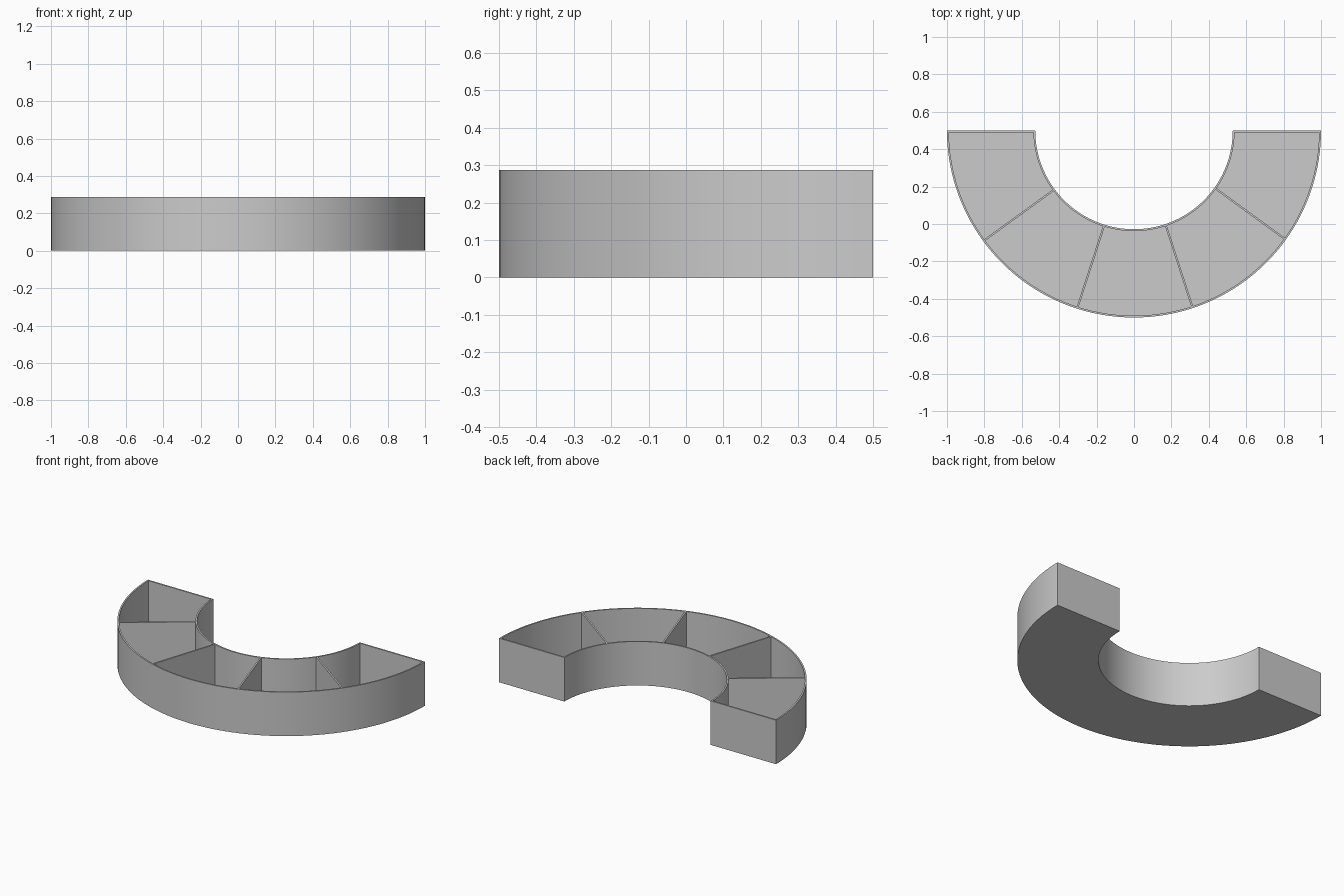
import bpy, bmesh
from math import pi, sin, cos, asin

cube = bpy.data.objects.get("Cube")
if cube:
    bpy.data.objects.remove(cube, do_unlink=True)

OUTER, INNER, HEIGHT, WALL = 1.0, 0.528, 0.287, 0.01
CENTRE_Y, BAYS = 0.5, 5

grey = bpy.data.materials.new("light_grey")
grey.use_nodes = True
colour = (0.6, 0.6, 0.6, 1)
grey.diffuse_color = colour
grey.node_tree.nodes["Principled BSDF"].inputs["Base Color"].default_value = colour


def add_sector(bm, r_in, r_out, a0, a1, off0, off1, z0, z1, steps):
    """Ring-sector prism whose straight sides are shifted by off0 and off1."""
    def arc(r):
        s, e = a0 + asin(off0 / r), a1 + asin(off1 / r)
        return [(r * cos(s + (e - s) * i / steps),
                 CENTRE_Y + r * sin(s + (e - s) * i / steps)) for i in range(steps + 1)]
    outline = arc(r_out) + arc(r_in)[::-1]
    base = bm.faces.new([bm.verts.new((x, y, z0)) for x, y in outline])
    top = bmesh.ops.extrude_face_region(bm, geom=[base])["geom"]
    bmesh.ops.translate(bm, vec=(0, 0, z1 - z0),
                        verts=[v for v in top if isinstance(v, bmesh.types.BMVert)])


def make_object(name, bm):
    bmesh.ops.recalc_face_normals(bm, faces=bm.faces[:])
    mesh = bpy.data.meshes.new(name)
    bm.to_mesh(mesh)
    bm.free()
    mesh.materials.append(grey)
    obj = bpy.data.objects.new(name, mesh)
    bpy.context.collection.objects.link(obj)
    return obj


# Solid half-ring body
bm = bmesh.new()
add_sector(bm, INNER, OUTER, pi, 2 * pi, 0, 0, 0, HEIGHT, 80)
tray = make_object("divided_tray", bm)

# Compartments, leaving thin walls, dividers and floor
bm = bmesh.new()
for i in range(BAYS):
    add_sector(bm, INNER + WALL, OUTER - WALL,
               pi + pi * i / BAYS, pi + pi * (i + 1) / BAYS,
               WALL, -WALL if i == BAYS - 1 else 0, WALL, HEIGHT + 0.1, 16)
cutter = make_object("compartment_cutter", bm)
cutter.hide_render = True

cut = tray.modifiers.new("compartments", 'BOOLEAN')
cut.operation = 'DIFFERENCE'
cut.solver = 'EXACT'
cut.object = cutter

bpy.ops.object.select_all(action='DESELECT')
tray.select_set(True)
bpy.context.view_layer.objects.active = tray
bpy.ops.object.modifier_apply(modifier=cut.name)
bpy.data.objects.remove(cutter, do_unlink=True)
bpy.ops.object.shade_smooth_by_angle(angle=pi / 6)
